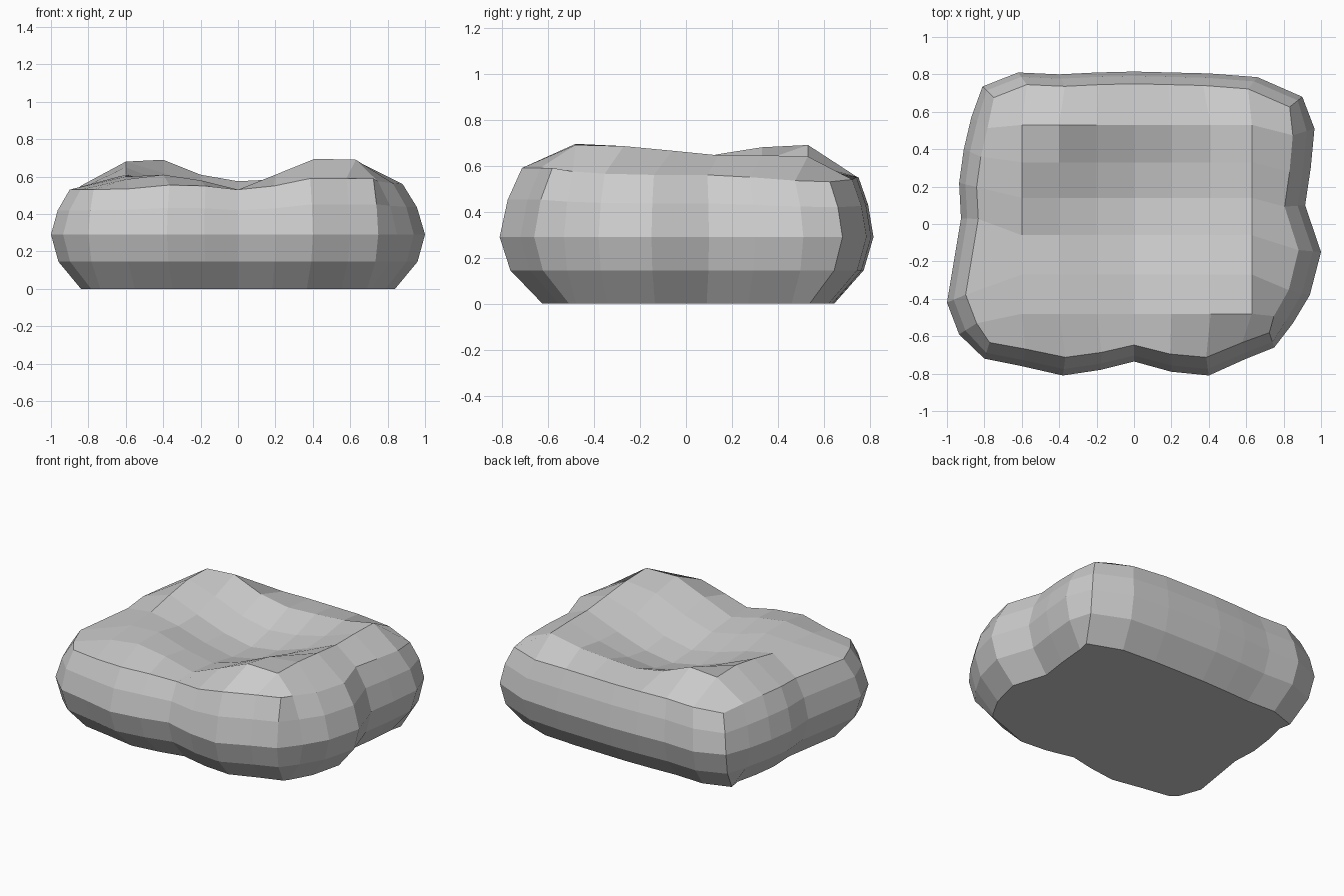
import bpy, bmesh

if "Cube" in bpy.data.objects:
    bpy.data.objects.remove(bpy.data.objects["Cube"])

# Widest outline, anticlockwise from the front left corner
front = [(-.80, -.72), (-.60, -.76), (-.38, -.81), (-.18, -.78), (0, -.735),
         (.20, -.79), (.40, -.81), (.60, -.72), (.75, -.66)]
right = [(.85, -.53), (.94, -.38), (1, -.15), (.915, .10), (.945, .30), (.965, .51)]
back = [(.90, .68), (.66, .785), (.40, .805), (.20, .81), (0, .815),
        (-.20, .81), (-.40, .80), (-.62, .81), (-.81, .735)]
left = [(-.87, .57), (-.91, .40), (-.935, .22), (-.925, .03), (-1, -.42), (-.935, -.59)]

# Rim heights in the same order
rim_z = [.53, .535, .555, .55, .53, .55, .59, .59, .59,
         .575, .565, .56, .56, .55, .535,
         .53, .54, .55, .55, .55, .55, .55, .55, .53,
         .54, .55, .55, .54, .53, .53]

# Heights of the dished top, one row per y
cols = [-.60, -.40, -.20, 0, .20, .41, .63]
rows = [-.48, -.27, -.06, .14, .33, .53]
top_z = [[.585, .61, .58, .53, .61, .695, .69],
         [.60, .61, .55, .51, .57, .66, .685],
         [.61, .57, .51, .47, .51, .60, .665],
         [.65, .57, .50, .46, .49, .56, .645],
         [.68, .62, .54, .50, .52, .57, .645],
         [.675, .69, .61, .575, .585, .60, .64]]


def inset(points, fx, fy):
    return [(x * fx, y * fy) for x, y in points]


mid = front + right + back + left
rim = inset(front, .965, .88) + inset(right, .88, .93) + inset(back, .925, .92) + inset(left, .90, .90)
base = inset(front, .92, .77) + inset(right, .84, .90) + inset(back, .92, .79) + inset(left, .84, .88)


def mix(a, b, t):
    return [(p[0] + (q[0] - p[0]) * t, p[1] + (q[1] - p[1]) * t) for p, q in zip(a, b)]


bm = bmesh.new()


def ring(points, heights):
    return [bm.verts.new((x, y, z)) for (x, y), z in zip(points, heights)]


# Rounded sides
n = len(mid)
rings = [ring(base, [0] * n),
         ring(mix(mid, base, .25), [.145] * n),
         ring(mid, [.29] * n),
         ring(mix(mid, rim, .36), [.29 + (z - .29) * .54 for z in rim_z]),
         ring(rim, rim_z)]
for lo, hi in zip(rings, rings[1:]):
    for i in range(n):
        j = (i + 1) % n
        bm.faces.new((lo[i], lo[j], hi[j], hi[i]))
bm.faces.new(rings[0][::-1])

# Dished top, joined to the rim
r = rings[-1]
grid = [r[:9]]
for k, y in enumerate(rows):
    inner = [bm.verts.new((x, y, z)) for x, z in zip(cols, top_z[k])]
    grid.append([r[n - 1 - k]] + inner + [r[9 + k]])
grid.append(r[15:24][::-1])
for a, b in zip(grid, grid[1:]):
    for i in range(8):
        bm.faces.new((a[i], a[i + 1], b[i + 1], b[i]))

bmesh.ops.recalc_face_normals(bm, faces=bm.faces)
mesh = bpy.data.meshes.new("rock")
bm.to_mesh(mesh)
bm.free()
bpy.context.collection.objects.link(bpy.data.objects.new("rock", mesh))
